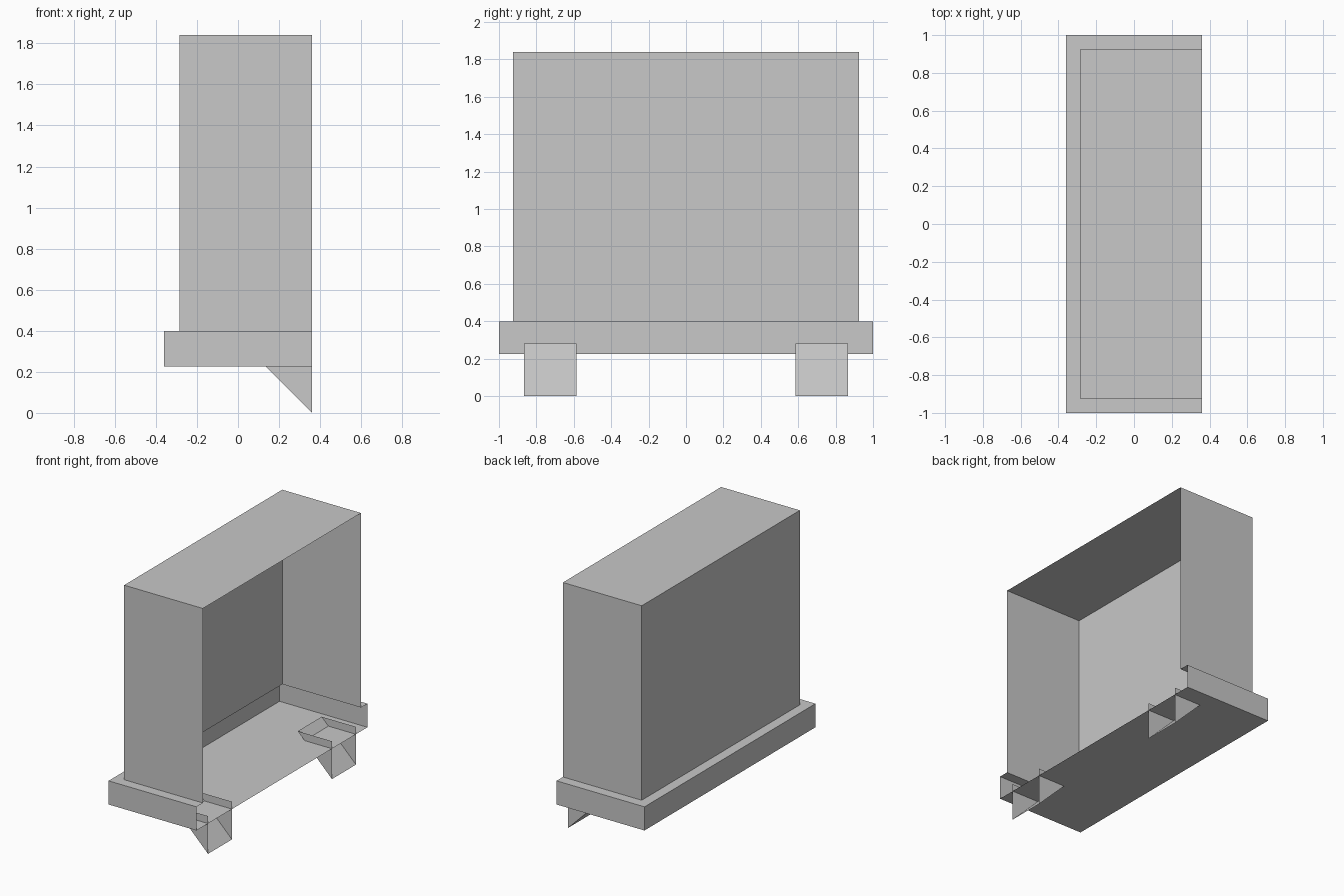
import bpy
import bmesh
from mathutils import Vector

cube = bpy.data.objects.get("Cube")
if cube:
    bpy.data.objects.remove(cube, do_unlink=True)

grey = bpy.data.materials.new("plain_grey")
grey.use_nodes = True
colour = (0.58, 0.58, 0.58, 1)
grey.diffuse_color = colour
bsdf = next(n for n in grey.node_tree.nodes if n.type == "BSDF_PRINCIPLED")
bsdf.inputs["Base Color"].default_value = colour

OPEN_X = 0.36      # plane of the open side
LEDGE_Z = 0.40
FLOOR_Z = 0.225


def finish(name, bm):
    mesh = bpy.data.meshes.new(name)
    bm.to_mesh(mesh)
    bm.free()
    mesh.materials.append(grey)
    obj = bpy.data.objects.new(name, mesh)
    bpy.context.collection.objects.link(obj)
    return obj


def open_box(name, low, high, open_sides):
    """Thin box shell without the faces that point along open_sides."""
    bm = bmesh.new()
    bmesh.ops.create_cube(bm, size=1)
    low, high = Vector(low), Vector(high)
    for v in bm.verts:
        v.co = Vector(h if c > 0 else l for c, l, h in zip(v.co, low, high))
    bm.normal_update()
    gone = [f for f in bm.faces
            if any(f.normal.dot(Vector(d)) > 0.9 for d in open_sides)]
    bmesh.ops.delete(bm, geom=gone, context="FACES")
    return finish(name, bm)


# Tall hood, open at the side and underneath
open_box("hood", (-0.285, -0.925, LEDGE_Z), (OPEN_X, 0.925, 1.84),
         [(1, 0, 0), (0, 0, -1)])

# Wider shallow tray, open at the side and on top
open_box("base_tray", (-0.36, -1, FLOOR_Z), (OPEN_X, 1, LEDGE_Z),
         [(1, 0, 0), (0, 0, 1)])

# U-shaped ledge joining the tray rim to the hood
bm = bmesh.new()
outline = [(OPEN_X, -0.925), (-0.285, -0.925), (-0.285, 0.925), (OPEN_X, 0.925),
           (OPEN_X, 1), (-0.36, 1), (-0.36, -1), (OPEN_X, -1)]
face = bm.faces.new([bm.verts.new((x, y, LEDGE_Z)) for x, y in outline])
face.normal_update()
if face.normal.z < 0:
    face.normal_flip()
finish("ledge", bm)

# Wedge brackets: sloped plate with two triangular cheeks, open top and front
for name, centre in (("front_bracket", -0.725), ("back_bracket", 0.725)):
    bm = bmesh.new()
    profile = [(OPEN_X, 0), (OPEN_X, 0.28), (0.08, 0.28)]
    near, far = ([bm.verts.new((x, centre + s * 0.14, z)) for x, z in profile]
                 for s in (-1, 1))
    bm.faces.new(near[::-1])
    bm.faces.new(far)
    bm.faces.new((near[0], near[2], far[2], far[0]))
    bmesh.ops.recalc_face_normals(bm, faces=bm.faces)
    finish(name, bm)
